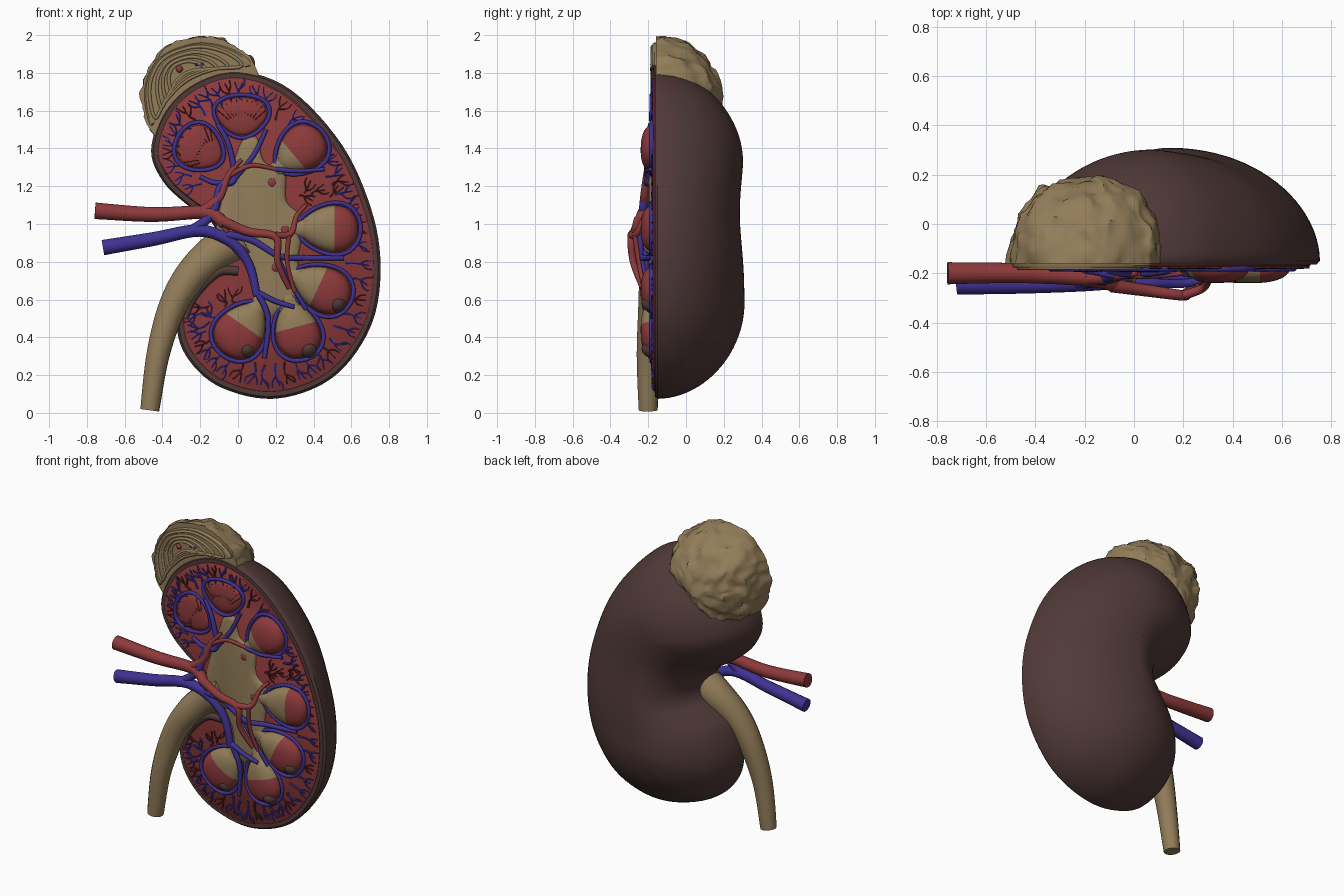
import bpy, bmesh, math, random
from mathutils import Vector, noise

random.seed(4)
if "Cube" in bpy.data.objects:
    bpy.data.objects.remove(bpy.data.objects["Cube"])


def material(name, rgb):
    mat = bpy.data.materials.new(name)
    mat.use_nodes = True
    mat.diffuse_color = (*rgb, 1)
    mat.node_tree.nodes["Principled BSDF"].inputs["Base Color"].default_value = (*rgb, 1)
    return mat


BROWN = material("capsule brown", (0.08, 0.042, 0.04))
RED = material("tissue red", (0.27, 0.042, 0.044))
DARK = material("dark red", (0.10, 0.016, 0.02))
TAN = material("tan", (0.29, 0.205, 0.10))
BLUE = material("vein blue", (0.05, 0.032, 0.29))


def finish(obj, mat):
    obj.data.materials.append(mat)
    bpy.ops.object.select_all(action="DESELECT")
    obj.select_set(True)
    bpy.context.view_layer.objects.active = obj
    if obj.type == "CURVE":
        bpy.ops.object.convert(target="MESH")
    bpy.ops.object.shade_smooth_by_angle(angle=math.radians(42))


def smooth(points, steps=6, closed=False):
    """Pass a smooth line through a few points."""
    p = [Vector(q) for q in points]
    n = len(p)
    at = lambda i: p[i % n] if closed else p[max(0, min(i, n - 1))]
    line = []
    for i in range(n if closed else n - 1):
        a, b, c, d = at(i - 1), at(i), at(i + 1), at(i + 2)
        for k in range(steps):
            t = k / steps
            line.append((b * 2 + (c - a) * t + (a * 2 - b * 5 + c * 4 - d) * t ** 2
                         + (b * 3 - a - c * 3 + d) * t ** 3) * 0.5)
    return line if closed else line + [p[-1]]


def spine_targets(ring, spine):
    """Pair every outline point with a point on the spine."""
    line = smooth(spine, 12)
    n = len(ring)
    u = [min(range(len(line)), key=lambda i: (line[i] - p).length) for p in ring]
    for _ in range(8):
        u = [(u[i - 1] + u[i] + u[(i + 1) % n]) / 3 for i in range(n)]
    out = []
    for v in u:
        i = min(int(v), len(line) - 2)
        out.append(line[i].lerp(line[i + 1], v - i))
    return out


def loft(name, ring, targets, profile, mat, bump=0, cut=None):
    """Shrink an outline to its targets along (scale, y) steps."""
    bm = bmesh.new()
    rows = []
    for s, y in profile:
        row = []
        for p, t in zip(ring, targets):
            q = t + (p - t) * s
            co = Vector((q.x, y, q.y))
            if bump:
                shift = noise.noise_vector(co * 9) + noise.noise_vector(co * 24) * 0.6
                shift.y *= min(1, (y - profile[0][1]) * 8)
                co += shift * bump
            row.append(bm.verts.new(co))
        rows.append(row)
    n = len(ring)
    for a, b in zip(rows, rows[1:]):
        for i in range(n):
            j = (i + 1) % n
            bm.faces.new((a[i], a[j], b[j], b[i]))
    bm.faces.new(rows[0])
    if profile[-1][0] > 0.001:
        bm.faces.new(rows[-1])
    bmesh.ops.remove_doubles(bm, verts=bm.verts, dist=0.001)
    bmesh.ops.recalc_face_normals(bm, faces=bm.faces)
    if cut:
        bmesh.ops.bisect_plane(bm, geom=bm.verts[:] + bm.edges[:] + bm.faces[:],
                               plane_co=cut[0], plane_no=cut[1])
    mesh = bpy.data.meshes.new(name)
    bm.to_mesh(mesh)
    bm.free()
    obj = bpy.data.objects.new(name, mesh)
    bpy.context.collection.objects.link(obj)
    finish(obj, mat)
    return obj


def dome(y, height, steps=18, power=1.0):
    angles = [k / steps * math.pi / 2 for k in range(steps + 1)]
    return [(max(0, math.cos(a)) ** power, y + height * math.sin(a) ** power) for a in angles]


def tubes(name, mat, paths, closed=False, ease=1, sides=3):
    """Tapered tubes, each path given as (points, start radius, end radius)."""
    data = bpy.data.curves.new(name, "CURVE")
    data.dimensions = "3D"
    data.bevel_depth = 1
    data.bevel_resolution = sides
    data.use_fill_caps = True
    for points, r0, r1 in paths:
        line = smooth(points, 6, closed)
        spline = data.splines.new("POLY")
        spline.points.add(len(line) - 1)
        spline.use_cyclic_u = closed
        for i, (dot, co) in enumerate(zip(spline.points, line)):
            dot.co = (*co, 1)
            dot.radius = r1 + (r0 - r1) * (1 - i / (len(line) - 1)) ** ease
    obj = bpy.data.objects.new(name, data)
    bpy.context.collection.objects.link(obj)
    finish(obj, mat)


def egg(c, d, along, across, swell=0.0, count=32):
    """Oval around c that widens in direction d."""
    e = Vector((-d.y, d.x))
    turn = [k / count * math.tau for k in range(count)]
    return [c + d * along * math.cos(t) + e * across * math.sin(t) * (1 + swell * math.cos(t))
            for t in turn]


def button(name, x, z, r, y, depth, mat):
    c = Vector((x, z))
    loft(name, egg(c, Vector((1, 0)), r, r, 0, 14), [c] * 14, dome(y, -depth, 4), mat)


# Capsule: bean outline domed towards the back, with a shallow waist
outline = smooth([(0, 1.81), (0.28, 1.71), (0.55, 1.42), (0.705, 1.08), (0.755, 0.78), (0.715, 0.49),
                  (0.57, 0.25), (0.38, 0.12), (0.14, 0.075), (-0.12, 0.15), (-0.28, 0.31),
                  (-0.325, 0.49), (-0.28, 0.68), (-0.19, 0.78), (-0.12, 0.84), (-0.1, 0.92),
                  (-0.15, 1.02), (-0.28, 1.11), (-0.4, 1.23), (-0.46, 1.39), (-0.39, 1.6),
                  (-0.23, 1.75)], 6, True)
targets = spine_targets(outline, [(0.07, 1.3), (0.16, 1.12), (0.19, 0.93), (0.18, 0.76), (0.15, 0.58)])
capsule = loft("capsule", outline, targets, [(0.975, -0.165)] + dome(-0.15, 0.46, 22, 1.04), BROWN)
for v in capsule.data.vertices:
    v.co.y -= 0.055 * max(0, v.co.y + 0.15) * math.exp(-((v.co.z - 1.06) / 0.24) ** 2)

# Cortex: cut face inside the capsule rim
inward = [(t - p).normalized() for p, t in zip(outline, targets)]
inner = [p + d * 0.038 for p, d in zip(outline, inward)]
loft("cortex", inner, targets, [(1, -0.14), (1, -0.168), (0.985, -0.174)], RED)
tubes("capsule_lip", BROWN, [([(-0.28, -0.165, 0.5), (-0.24, -0.165, 0.6), (-0.17, -0.17, 0.69),
                               (-0.09, -0.17, 0.75), (0, -0.165, 0.75)], 0.02, 0.026)])

# Gland on top, with thin ridges on its cut face
gland = smooth([(-0.45, 1.47), (-0.51, 1.65), (-0.495, 1.78), (-0.41, 1.91), (-0.2, 1.985),
                (-0.03, 1.95), (0.08, 1.87), (0.12, 1.78), (0.1, 1.64), (-0.08, 1.45),
                (-0.3, 1.36)], 9, True)
loft("gland", gland, spine_targets(gland, [(-0.22, 1.63), (-0.19, 1.64), (-0.16, 1.65)]),
     dome(-0.16, 0.345, 20, 0.92), TAN, 0.024)
face = [(-0.46, 1.52), (-0.495, 1.66), (-0.475, 1.79), (-0.39, 1.9), (-0.2, 1.96), (-0.02, 1.92),
        (0.07, 1.84), (-0.1, 1.82), (-0.27, 1.75), (-0.4, 1.62)]
middle = Vector((-0.3, 1.81))
plate = smooth(face, 5, True)
loft("gland_face", plate, [middle] * len(plate), [(1, -0.15), (1, -0.168), (0.96, -0.178)], TAN)
ridges = []
for s in (0.86, 0.66, 0.5, 0.34):
    loop = [middle + (Vector(p) - middle) * s for p in face]
    ridges.append(([(p.x, -0.178, p.y) for p in loop], 0.009, 0.009))
tubes("gland_ridges", TAN, ridges, True)
button("gland_artery", -0.31, 1.82, 0.02, -0.17, 0.022, RED)
for x in (-0.22, -0.19):
    button("gland_vein", x, 1.845, 0.01, -0.17, 0.02, BLUE)

# Pelvis and ureter
pelvis = smooth([(-0.1, 1.08), (-0.04, 1.27), (0.02, 1.44), (0.1, 1.46), (0.14, 1.33), (0.25, 1.28),
                 (0.26, 1.12), (0.35, 1.02), (0.32, 0.8), (0.36, 0.68), (0.25, 0.54), (0.12, 0.52),
                 (0.08, 0.72), (0, 0.83), (-0.12, 0.88)], 5, True)
loft("pelvis", pelvis, spine_targets(pelvis, [(0.08, 1.35), (0.12, 1.1), (0.2, 0.75)]),
     [(1, -0.15), (0.98, -0.178), (0.9, -0.19), (0.7, -0.196)], TAN)
tubes("ureter", TAN, [([(0.02, -0.13, 0.93), (-0.13, -0.13, 0.84), (-0.26, -0.16, 0.71),
                        (-0.355, -0.18, 0.54), (-0.425, -0.2, 0.3), (-0.467, -0.2, 0.014)],
                       0.115, 0.05)], False, 1.1, 6)
for x, z in ((0.18, 1.22), (0.2, 0.77), (0.25, 0.97)):
    button("pelvis_opening", x, z, 0.025, -0.19, 0.012, RED)

# Pyramids on tan calyces: x, z, direction, length, width, depth, end of the tan part
loops, stripes = [], []
for x, z, degrees, along, across, depth, tan_end in (
        (0.02, 1.57, 90, 0.1, 0.13, 0.025, -2), (-0.2, 1.4, 150, 0.12, 0.11, 0.025, -2),
        (0.33, 1.39, 40, 0.14, 0.115, 0.07, -0.3), (0.48, 0.975, 0, 0.155, 0.12, 0.07, 0.2),
        (0.44, 0.66, -25, 0.16, 0.115, 0.07, -0.1), (0.31, 0.44, -75, 0.15, 0.115, 0.07, -0.1),
        (0.02, 0.44, -125, 0.155, 0.125, 0.07, -0.15)):
    a = math.radians(degrees)
    c, d = Vector((x, z)), Vector((math.cos(a), math.sin(a)))
    ring = egg(c, d, along, across, 0.25)
    edge, axis = c + d * tan_end * along, Vector((d.x, 0, d.y))
    seam = Vector((edge.x, 0, edge.y))
    pyramid = loft("pyramid", ring, [c] * len(ring), dome(-0.17, -depth, 10, 0.85), RED, 0, (seam, axis))
    pyramid.data.materials.append(TAN)
    for f in pyramid.data.polygons:
        f.material_index = int((f.center - seam).dot(axis) < 0)
    ring = egg(c, d, along + 0.014, across + 0.014, 0.25)
    loops.append(([(p.x, -0.182, p.y) for p in ring], 0.011, 0.011))
    if tan_end < -1:
        base = c - d * along * 0.8
        for k in range(-5, 6):
            f = Vector((math.cos(a + k * 0.17), math.sin(a + k * 0.17)))
            p, q = base + f * 0.09, base + f * 0.17
            stripes.append(([(p.x, -0.194, p.y), (q.x, -0.184, q.y)], 0.0025, 0.0025))
    else:
        p, q = c - d * (along + 0.05), c - d * along * 0.4
        tubes("calyx", TAN, [([(p.x, -0.155, p.y), (q.x, -0.145, q.y)], 0.04, across * 0.7)],
              False, 1, 6)
tubes("vein_loops", BLUE, loops, True)
tubes("pyramid_stripes", DARK, stripes)
for x, z in ((0.525, 0.58), (0.37, 0.34), (0.045, 0.34)):
    button("dark_lobe", x, z, 0.052, -0.17, 0.066, BROWN)

# Main vessels
tubes("arteries", RED, [
    ([(-0.757, -0.2, 1.07), (-0.45, -0.2, 1.05), (-0.17, -0.22, 1.06), (-0.07, -0.25, 1)], 0.045, 0.03),
    ([(-0.2, -0.22, 1.06), (-0.1, -0.22, 1.14), (-0.05, -0.21, 1.26), (0.02, -0.2, 1.34)], 0.03, 0.01),
    ([(-0.04, -0.21, 1.26), (0.07, -0.21, 1.31), (0.2, -0.2, 1.29)], 0.014, 0.01),
    ([(-0.09, -0.25, 1.02), (0.05, -0.27, 0.96), (0.2, -0.29, 0.93), (0.21, -0.28, 0.8),
      (0.27, -0.23, 0.66)], 0.028, 0.014),
    ([(0.2, -0.29, 0.94), (0.28, -0.26, 0.95), (0.31, -0.22, 1.04), (0.36, -0.19, 1.1)], 0.02, 0.01),
    ([(0.27, -0.27, 0.94), (0.26, -0.25, 0.8), (0.3, -0.22, 0.64)], 0.014, 0.01),
    ([(-0.07, -0.25, 1), (-0.04, -0.23, 0.9), (0.04, -0.22, 0.8)], 0.018, 0.01)], sides=5)
tubes("veins", BLUE, [
    ([(-0.715, -0.245, 0.875), (-0.45, -0.245, 0.92), (-0.2, -0.24, 0.965), (-0.03, -0.23, 0.9),
      (0.06, -0.22, 0.78), (0.1, -0.22, 0.62)], 0.042, 0.02),
    ([(0.1, -0.22, 0.64), (0.16, -0.21, 0.5), (0.14, -0.19, 0.29)], 0.018, 0.012),
    ([(0.1, -0.22, 0.64), (0.2, -0.22, 0.59), (0.3, -0.22, 0.56)], 0.016, 0.012),
    ([(-0.27, -0.24, 0.95), (-0.14, -0.23, 1.05), (-0.09, -0.21, 1.2), (-0.02, -0.2, 1.24),
      (-0.05, -0.2, 1.42), (-0.11, -0.19, 1.53)], 0.028, 0.011),
    ([(-0.02, -0.2, 1.24), (0.08, -0.2, 1.36), (0.15, -0.19, 1.5)], 0.016, 0.011),
    ([(-0.07, -0.21, 1.22), (-0.13, -0.2, 1.22), (-0.2, -0.19, 1.25)], 0.016, 0.011),
    ([(0.2, -0.2, 1.29), (0.32, -0.21, 1.28), (0.46, -0.19, 1.29)], 0.013, 0.01),
    ([(-0.12, -0.24, 0.95), (0.06, -0.24, 0.92), (0.22, -0.24, 0.83), (0.36, -0.2, 0.82),
      (0.56, -0.18, 0.82)], 0.022, 0.012),
    ([(0.2, -0.24, 0.84), (0.26, -0.22, 0.72), (0.36, -0.2, 0.55)], 0.016, 0.011)], sides=5)

# Fine branching twigs around the cortex
twigs = {"blue": [], "dark": []}


def twig(key, p, d, reach):
    side = Vector((-d.y, d.x))

    def point(depth, off):
        q = p + d * depth + side * off
        return (q.x, -0.177, q.y)
    bend = random.uniform(-0.02, 0.02)
    twigs[key].append(([point(reach, 0), point(0.08, bend), point(0.025, -bend)], 0.008, 0.004))
    for sign in (-1, 1):
        start, tip = random.uniform(0.06, 0.09), random.uniform(0.02, 0.04)
        twigs[key].append(([point(start, bend * 0.9), point(start - 0.025, sign * tip * 0.8),
                            point(start - 0.055, sign * tip)], 0.006, 0.004))


last, count = Vector((9, 9)), 0
for p, d in zip(inner, inward):
    if (p - last).length > 0.055 and not (p.x < 0 and 0.6 < p.y < 1.16):
        twig("dark" if count % 4 == 3 else "blue", p, d, random.uniform(0.11, 0.15))
        last, count = p, count + 1
for x, z, turn in ((0.4, 1.25, 4.2), (0.48, 1.2, 3.6), (0.42, 1.12, 2.8), (0.55, 1.22, 4), (-0.1, 0.66, 5),
                   (-0.2, 0.57, 5.6), (-0.02, 0.68, 4.8)):
    twig(random.choice(("blue", "dark")), Vector((x, z)), Vector((math.cos(turn), math.sin(turn))), 0.1)
tubes("vein_twigs", BLUE, twigs["blue"], sides=1)
tubes("artery_twigs", DARK, twigs["dark"], sides=1)
